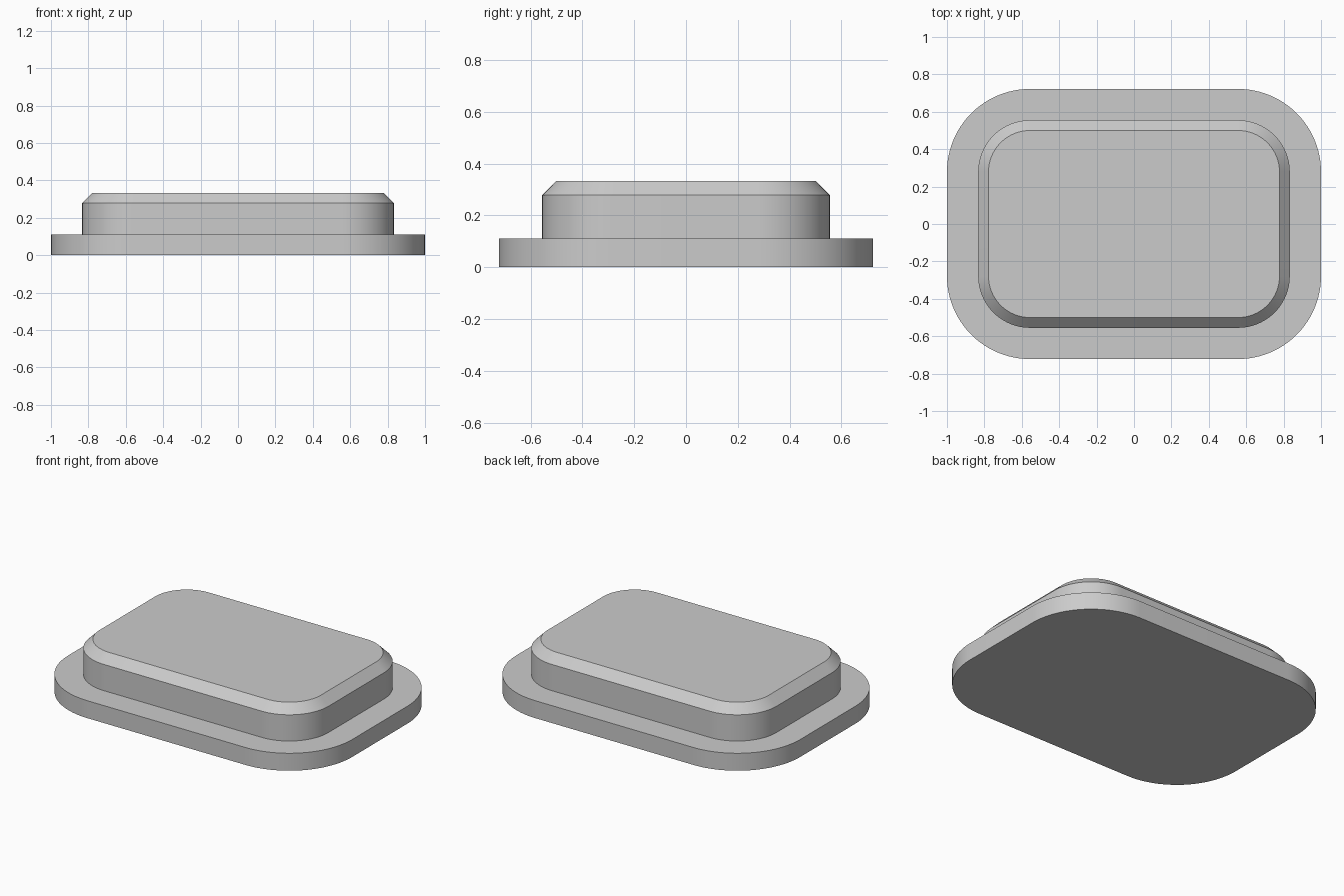
import bpy
import bmesh
from math import cos, sin, pi, radians

cube = bpy.data.objects.get("Cube")
if cube:
    bpy.data.objects.remove(cube, do_unlink=True)

# One plain grey material
grey = bpy.data.materials.new("grey")
grey.use_nodes = True
colour = (0.6, 0.6, 0.6, 1)
grey.diffuse_color = colour
grey.node_tree.nodes["Principled BSDF"].inputs["Base Color"].default_value = colour

# All outlines share the same corner centres; only the radius changes
CENTRE_X, CENTRE_Y = 0.556, 0.278
STEPS = 24


def rounded_ring(bm, radius, z):
    """Counter-clockwise rounded rectangle of vertices."""
    ring = []
    for quarter, (sx, sy) in enumerate(((1, 1), (-1, 1), (-1, -1), (1, -1))):
        for i in range(STEPS + 1):
            a = (quarter + i / STEPS) * pi / 2
            ring.append(bm.verts.new((sx * CENTRE_X + radius * cos(a),
                                      sy * CENTRE_Y + radius * sin(a), z)))
    return ring


# Corner radius and height: flange bottom and top, wall foot, shoulder, bevel top
profile = [(0.444, 0), (0.444, 0.111), (0.277, 0.111), (0.277, 0.278), (0.222, 0.333)]

bm = bmesh.new()
rings = [rounded_ring(bm, r, z) for r, z in profile]
bm.faces.new(reversed(rings[0]))
for low, high in zip(rings, rings[1:]):
    for i in range(len(low)):
        j = (i + 1) % len(low)
        bm.faces.new((low[i], low[j], high[j], high[i]))
bm.faces.new(rings[-1])

mesh = bpy.data.meshes.new("flanged_cap")
bm.to_mesh(mesh)
bm.free()
mesh.materials.append(grey)
cap = bpy.data.objects.new("flanged_cap", mesh)
bpy.context.collection.objects.link(cap)

# Smooth corners, crisp edges
bpy.ops.object.select_all(action="DESELECT")
cap.select_set(True)
bpy.context.view_layer.objects.active = cap
bpy.ops.object.shade_smooth_by_angle(angle=radians(30))
